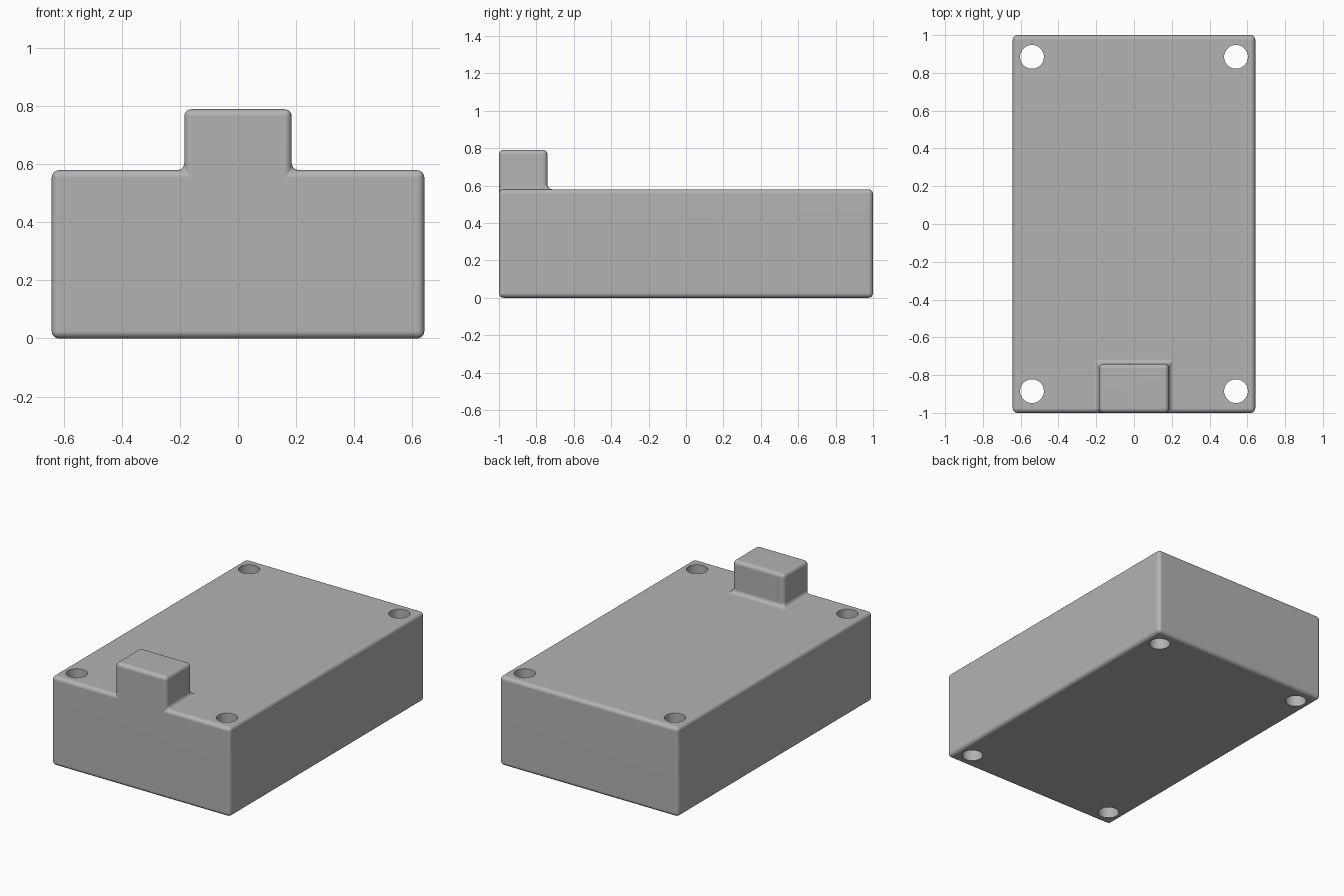
import bpy
import bmesh
from mathutils import Vector

HALF_X, HALF_Y, HEIGHT = 0.642, 1.0, 0.58
POST_X, POST_BACK, POST_TOP = 0.185, -0.74, 0.79
FILLET = 0.025
HOLE_X, HOLE_Y, HOLE_R = 0.54, 0.885, 0.063

if "Cube" in bpy.data.objects:
    bpy.data.objects.remove(bpy.data.objects["Cube"], do_unlink=True)

grey = bpy.data.materials.new("light grey")
grey.use_nodes = True
grey.diffuse_color = (0.45, 0.45, 0.45, 1)
grey.node_tree.nodes["Principled BSDF"].inputs["Base Color"].default_value = grey.diffuse_color


def add_object(name, bm):
    mesh = bpy.data.meshes.new(name)
    bm.to_mesh(mesh)
    bm.free()
    mesh.materials.append(grey)
    obj = bpy.data.objects.new(name, mesh)
    bpy.context.collection.objects.link(obj)
    return obj


def cut(bm, point, normal):
    bmesh.ops.bisect_plane(bm, geom=bm.verts[:] + bm.edges[:] + bm.faces[:],
                           plane_co=point, plane_no=normal)


# Block body
bm = bmesh.new()
bmesh.ops.create_cube(bm, size=2)
bmesh.ops.scale(bm, vec=(HALF_X, HALF_Y, HEIGHT / 2), verts=bm.verts)
bmesh.ops.translate(bm, vec=(0, 0, HEIGHT / 2), verts=bm.verts)

# Post raised from the top, flush with the front
for x in (-POST_X, POST_X):
    cut(bm, (x, 0, 0), (1, 0, 0))
cut(bm, (0, POST_BACK, 0), (0, 1, 0))
bm.normal_update()
pad = [f for f in bm.faces if f.normal.z > 0.9
       and abs(f.calc_center_median().x) < POST_X
       and f.calc_center_median().y < POST_BACK]
raised = bmesh.ops.extrude_face_region(bm, geom=pad)
bmesh.ops.delete(bm, geom=[f for f in pad if f.is_valid], context='FACES_ONLY')
bmesh.ops.translate(bm, vec=Vector((0, 0, POST_TOP - HEIGHT)),
                    verts=[v for v in raised["geom"] if isinstance(v, bmesh.types.BMVert)])
bmesh.ops.recalc_face_normals(bm, faces=bm.faces)
bmesh.ops.dissolve_limit(bm, angle_limit=0.02, verts=bm.verts, edges=bm.edges)

# Rounded edges, including the inner corner around the post
bmesh.ops.bevel(bm, geom=bm.edges[:], offset=FILLET, offset_type='OFFSET',
                segments=5, profile=0.5, affect='EDGES', clamp_overlap=True)
body = add_object("body", bm)

# Four through holes at the corners
bm = bmesh.new()
for sx in (-1, 1):
    for sy in (-1, 1):
        made = bmesh.ops.create_cone(bm, cap_ends=True, segments=48, radius1=HOLE_R,
                                     radius2=HOLE_R, depth=2 * HEIGHT)
        bmesh.ops.translate(bm, vec=(sx * HOLE_X, sy * HOLE_Y, HEIGHT / 2), verts=made["verts"])
cutter = add_object("hole_cutter", bm)
cutter.hide_render = True

bpy.ops.object.select_all(action='DESELECT')
body.select_set(True)
bpy.context.view_layer.objects.active = body
drill = body.modifiers.new("screw holes", 'BOOLEAN')
drill.operation = 'DIFFERENCE'
drill.solver = 'EXACT'
drill.object = cutter
bpy.ops.object.modifier_apply(modifier=drill.name)
bpy.data.objects.remove(cutter, do_unlink=True)

# Smooth fillets with crisp hole rims and flat main faces
bpy.ops.object.shade_smooth_by_angle(angle=0.6)
flatten = body.modifiers.new("flat faces", 'WEIGHTED_NORMAL')
flatten.keep_sharp = True
